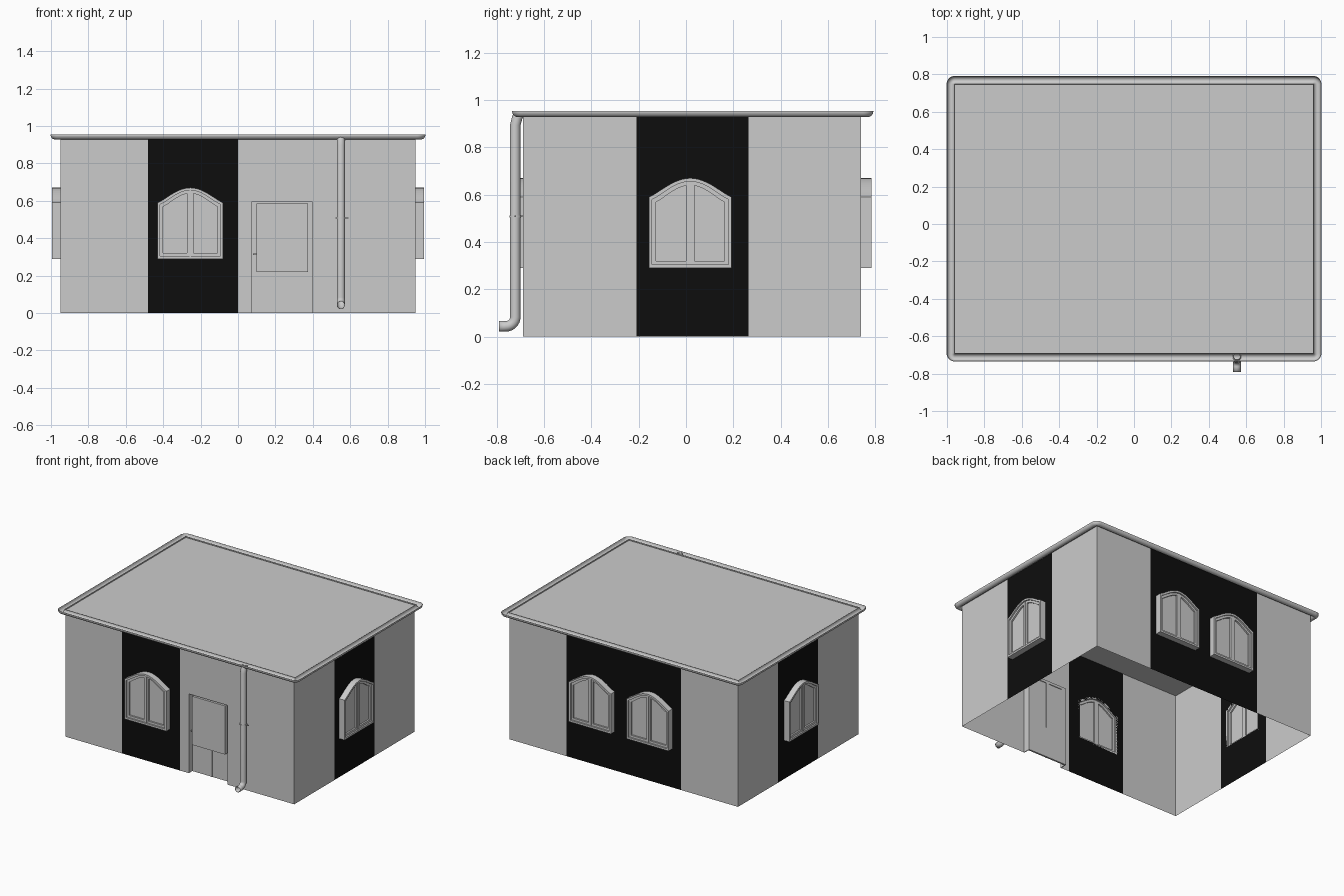
import bpy, bmesh, math
from mathutils import Matrix, Vector

if "Cube" in bpy.data.objects:
    bpy.data.objects.remove(bpy.data.objects["Cube"])

black = bpy.data.materials.new("black_panel")
black.diffuse_color = (0.004, 0.004, 0.004, 1)
black.use_nodes = True
black.node_tree.nodes["Principled BSDF"].inputs["Base Color"].default_value = black.diffuse_color
TOP = 0.945


def frame(origin, u, n):
    """Wall-local axes: X along wall, Y up, Z outward."""
    cols = (Vector(u), Vector((0, 0, 1)), Vector(n))
    m = Matrix.Identity(4)
    for i, c in enumerate(cols):
        for r in range(3):
            m[r][i] = c[r]
    m.translation = origin
    return m


def link(name, bm, m=None, mat=None):
    me = bpy.data.meshes.new(name)
    bm.to_mesh(me)
    bm.free()
    ob = bpy.data.objects.new(name, me)
    bpy.context.collection.objects.link(ob)
    if m is not None:
        ob.matrix_world = m
    if mat:
        me.materials.append(mat)
    return ob


def sheet(name, m, outline, holes=(), z0=0.0, z1=0.0, mat=None):
    """Flat outline with holes, thickened from depth z0 to z1."""
    bm = bmesh.new()
    edges = []
    for loop in (outline, *holes):
        vs = [bm.verts.new((p[0], p[1], z0)) for p in loop]
        edges += [bm.edges.new((vs[i - 1], vs[i])) for i in range(len(vs))]
    bmesh.ops.triangle_fill(bm, use_beauty=True, edges=edges, normal=(0, 0, 1))
    bm.normal_update()
    for f in bm.faces:
        if f.normal.z < 0:
            f.normal_flip()
    ob = link(name, bm, m, mat)
    if z1 > z0:
        s = ob.modifiers.new("thick", 'SOLIDIFY')
        s.thickness = z1 - z0
        s.offset = 1
    return ob


def rect(a, b, c, d):
    return [(a, c), (b, c), (b, d), (a, d)]


def arch(cx, inset, lo=-1.0, hi=1.0, n=20):
    """Arched window outline; lo/hi limit it to part of the width."""
    w = 0.175 - inset
    zb, zs, rise = 0.29 + inset, 0.59 - inset * 0.7, 0.08 - inset * 0.3
    ts = [hi + (lo - hi) * i / n for i in range(n + 1)]
    curve = [(cx + w * t, zs + rise * max(0.0, math.cos(t * math.pi / 2)) ** 1.2) for t in ts]
    return [(cx + w * lo, zb), (cx + w * hi, zb)] + curve


def window(name, m, cx):
    sheet(name + "_frame", m, arch(cx, 0), [arch(cx, 0.014)], 0, 0.045)
    g = 0.018 / 0.145
    sheet(name + "_sash", m, arch(cx, 0.013),
          [arch(cx, 0.030, g, 1, 12), arch(cx, 0.030, -1, -g, 12)], 0.012, 0.034)
    sheet(name + "_centre_bead", m, rect(cx - 0.005, cx + 0.005, 0.304, 0.656), (), 0.034, 0.038)
    sheet(name + "_glass", m, arch(cx, 0.025), (), 0.022)


# Walls: grey end sections and a black section with windows on each side
sides = {
    "front": (frame((0, -0.69, 0), (1, 0, 0), (0, -1, 0)), (-0.95, -0.48, 0.0, 0.95), [-0.255]),
    "right": (frame((0.95, 0, 0), (0, 1, 0), (1, 0, 0)), (-0.69, -0.21, 0.265, 0.74), [0.018]),
    "back": (frame((0, 0.74, 0), (-1, 0, 0), (0, 1, 0)), (-0.95, -0.475, 0.475, 0.95), [-0.25, 0.23]),
    "left": (frame((-0.95, 0, 0), (0, -1, 0), (-1, 0, 0)), (-0.74, -0.265, 0.21, 0.69), [-0.018]),
}
DL, DR, DH = 0.07, 0.40, 0.60
for side, (m, (a, b, c, d), wins) in sides.items():
    sheet(side + "_wall_a", m, rect(a, b, 0, TOP))
    sheet(side + "_black_panel", m, rect(b, c, 0, TOP), [arch(x, 0.012) for x in wins], mat=black)
    last = rect(c, d, 0, TOP)
    if side == "front":  # doorway notch
        last = [(c, 0), (DL, 0), (DL, DH), (DR, DH), (DR, 0), (d, 0), (d, TOP), (c, TOP)]
    sheet(side + "_wall_b", m, last)
    for i, x in enumerate(wins):
        window(f"{side}_window_{i + 1}", m, x)

# Recessed door with two glazed lights
F = sides["front"][0]
t = 0.005
sheet("door_jamb", F, [(DL, 0), (DL + t, 0), (DL + t, DH - t), (DR - t, DH - t), (DR - t, 0),
                       (DR, 0), (DR, DH), (DL, DH)], (), -0.055, 0)
sheet("door_leaf", F, rect(DL, DR, 0, DH),
      [rect(0.11, 0.225, 0.23, 0.58), rect(0.247, 0.365, 0.23, 0.58)], -0.055, -0.042)
sheet("door_glass", F, rect(0.10, 0.375, 0.22, 0.585), (), -0.050)
sheet("door_centre_strip", F, rect(0.232, 0.240, 0, DH - t), (), -0.042, -0.038)


def disc(name, x, z, r, z0, z1):
    pts = [(x + r * math.cos(k * math.tau / 16), z + r * math.sin(k * math.tau / 16)) for k in range(16)]
    return sheet(name, F, pts, (), z0, z1)


# Door handle
disc("handle_rose", 0.085, 0.315, 0.009, -0.042, -0.037)
disc("handle_stem", 0.085, 0.315, 0.004, -0.037, -0.018)
sheet("handle_lever", F, rect(0.081, 0.125, 0.311, 0.319), (), -0.022, -0.015)
disc("keyhole_plate", 0.085, 0.288, 0.009, -0.042, -0.037)


def smooth(ob):
    bpy.ops.object.select_all(action='DESELECT')
    bpy.context.view_layer.objects.active = ob
    ob.select_set(True)
    bpy.ops.object.shade_smooth_by_angle(angle=math.radians(40))


# Flat roof deck
RX, Y0, Y1 = 0.957, -0.69, 0.747
bm = bmesh.new()
bm.faces.new([bm.verts.new(p) for p in
              ((-RX, Y0, TOP), (RX, Y0, TOP), (RX, Y1, TOP), (-RX, Y1, TOP))])
link("roof_deck", bm)

# Half-round gutter swept around the roof with rounded corners
bm = bmesh.new()
rings = []
for k in range(13):
    a = math.pi * k / 12
    o, z = 0.001 + 0.0215 * (1 - math.cos(a)), 0.954 - 0.024 * math.sin(a)
    ring = []
    for q, (cx, cy) in enumerate(((RX, Y1), (-RX, Y1), (-RX, Y0), (RX, Y0))):
        for j in range(9):
            b = (q + j / 8) * math.pi / 2
            ring.append(bm.verts.new((cx + o * math.cos(b), cy + o * math.sin(b), z)))
    rings.append(ring)
for r0, r1 in zip(rings, rings[1:]):
    for i in range(len(r0)):
        bm.faces.new((r0[i - 1], r1[i - 1], r1[i], r0[i]))
bmesh.ops.recalc_face_normals(bm, faces=bm.faces)
gutter = link("gutter", bm)
s = gutter.modifiers.new("thick", 'SOLIDIFY')
s.thickness, s.offset = 0.003, 0
smooth(gutter)

# Downpipe with bottom elbow
PX, PY, R = 0.55, -0.722, 0.022
path = [(-0.706, 0.945), (-0.714, 0.925), (PY, 0.895), (PY, 0.083)]
path += [(PY - 0.04 + 0.04 * math.cos(a), 0.083 - 0.04 * math.sin(a))
         for a in (k * math.pi / 16 for k in range(1, 9))]
path.append((-0.79, 0.043))
cu = bpy.data.curves.new("downpipe", 'CURVE')
cu.dimensions = '3D'
cu.bevel_depth, cu.bevel_resolution = R, 6
sp = cu.splines.new('POLY')
sp.points.add(len(path) - 1)
for p, (y, z) in zip(sp.points, path):
    p.co = (PX, y, z, 1)
pipe = bpy.data.objects.new("downpipe", cu)
bpy.context.collection.objects.link(pipe)
bpy.ops.object.select_all(action='DESELECT')
bpy.context.view_layer.objects.active = pipe
pipe.select_set(True)
bpy.ops.object.convert(target='MESH')
pipe = bpy.context.view_layer.objects.active
s = pipe.modifiers.new("thick", 'SOLIDIFY')
s.thickness, s.offset = 0.003, -1
smooth(pipe)

# Pipe clamp with side lugs and wall stem
bpy.ops.mesh.primitive_cylinder_add(vertices=24, radius=0.025, depth=0.007, location=(PX, PY, 0.508))
bpy.context.object.name = "pipe_clamp"
smooth(bpy.context.object)
for name, loc, size in (("clamp_lugs", (PX + 0.005, PY, 0.508), (0.07, 0.006, 0.006)),
                        ("clamp_stem", (PX, -0.705, 0.508), (0.006, 0.03, 0.006))):
    bpy.ops.mesh.primitive_cube_add(size=1, location=loc)
    bpy.context.object.name = name
    bpy.context.object.scale = size
